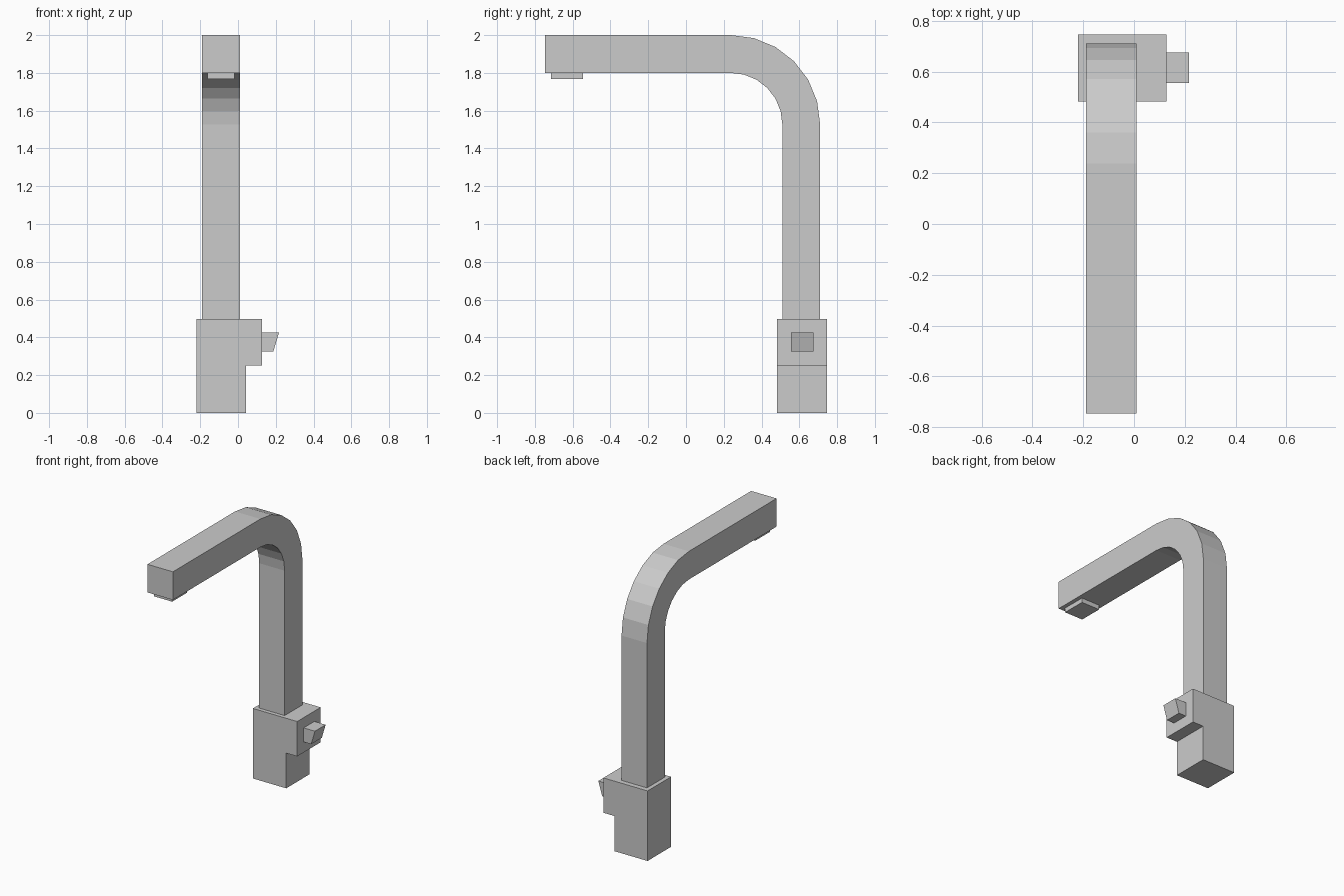
import bpy, bmesh, math
from mathutils import Vector

if "Cube" in bpy.data.objects:
    bpy.data.objects.remove(bpy.data.objects["Cube"], do_unlink=True)

metal = bpy.data.materials.new("brushed grey metal")
metal.use_nodes = True
GREY = (0.6, 0.6, 0.6, 1)
metal.diffuse_color = GREY
metal.node_tree.nodes["Principled BSDF"].inputs["Base Color"].default_value = GREY


def extrude_profile(name, points, direction):
    """Fill a flat outline and extrude it along a direction."""
    bm = bmesh.new()
    face = bm.faces.new([bm.verts.new(p) for p in points])
    result = bmesh.ops.extrude_face_region(bm, geom=[face], use_keep_orig=True)
    moved = [g for g in result["geom"] if isinstance(g, bmesh.types.BMVert)]
    bmesh.ops.translate(bm, verts=moved, vec=Vector(direction))
    bmesh.ops.recalc_face_normals(bm, faces=bm.faces)
    mesh = bpy.data.meshes.new(name)
    bm.to_mesh(mesh)
    bm.free()
    mesh.materials.append(metal)
    obj = bpy.data.objects.new(name, mesh)
    bpy.context.collection.objects.link(obj)
    return obj


# Base body with a stepped valve housing on its left side
body = [(-0.22, 0), (0.042, 0), (0.042, 0.25), (0.128, 0.25), (0.128, 0.498), (-0.22, 0.498)]
extrude_profile("body", [(x, 0.482, z) for x, z in body], (0, 0.264, 0))

# Slanted handle
handle = [(0.128, 0.325), (0.187, 0.325), (0.217, 0.425), (0.128, 0.425)]
extrude_profile("handle", [(x, 0.555, z) for x, z in handle], (0, 0.12, 0))

# Spout: square bar with a faceted quarter bend
BEND_Y, BEND_Z, OUTER, INNER, STEPS = 0.238, 1.528, 0.472, 0.272, 6


def arc(radius):
    angles = [math.pi / 2 * i / STEPS for i in range(STEPS + 1)]
    return [(BEND_Y + radius * math.sin(a), BEND_Z + radius * math.cos(a)) for a in angles]


tip, foot = -0.746, 0.498
outline = [(tip, BEND_Z + OUTER)] + arc(OUTER) + [(BEND_Y + OUTER, foot), (BEND_Y + INNER, foot)]
outline += arc(INNER)[::-1] + [(tip, BEND_Z + INNER)]
extrude_profile("spout", [(-0.19, y, z) for y, z in outline], (0.2, 0, 0))

# Water outlet under the spout tip
outlet = [(-0.162, -0.714), (-0.018, -0.714), (-0.018, -0.545), (-0.162, -0.545)]
extrude_profile("outlet", [(x, y, 1.768) for x, y in outlet], (0, 0, 0.032))
